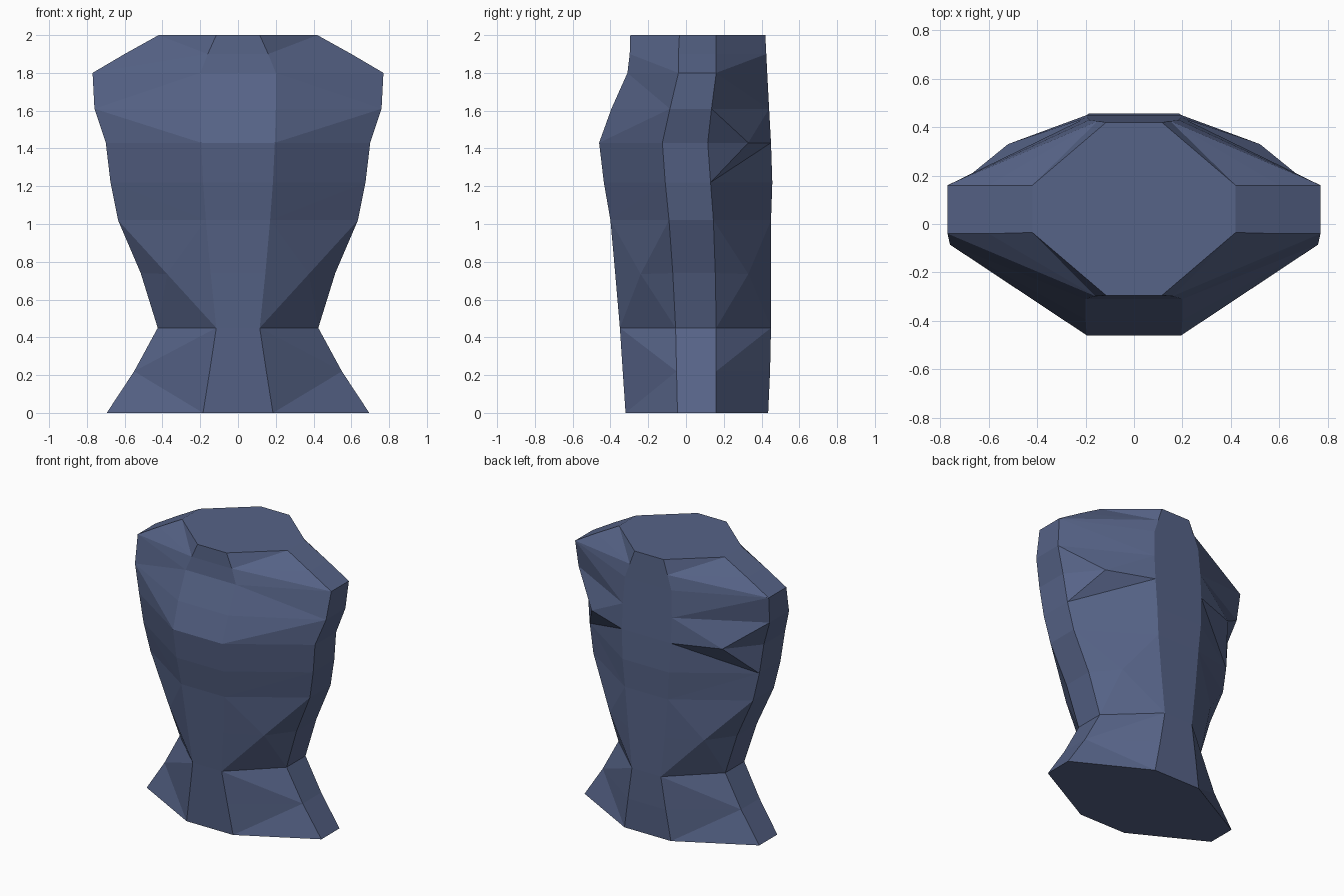
import bpy, bmesh

if "Cube" in bpy.data.objects:
    bpy.data.objects.remove(bpy.data.objects["Cube"])

# Torso rings: z, side half-width, side front y, side back y,
# front half-width, front y, back half-width, back y
rings = [
    (0.00, .695, -.045, .16, .185, -.32, .185, .435),
    (0.22, .55, -.05, .16, .15, -.335, .15, .445),
    (0.45, .425, -.055, .16, .115, -.35, .115, .45),
    (0.74, .515, -.07, .155, .145, -.375, .145, .45),
    (1.02, .635, -.09, .145, .17, -.40, .17, .45),
    (1.22, .675, -.11, .13, .185, -.435, .185, .457),
    (1.43, .70, -.125, .115, .195, -.46, .195, .45),
    (1.61, .76, -.085, .135, .20, -.395, .195, .44),
    (1.80, .77, -.04, .16, .20, -.31, .185, .43),
    (1.90, .60, -.04, .16, .16, -.298, .15, .425),
    (2.00, .42, -.035, .16, .115, -.295, .115, .42),
]

bm = bmesh.new()


def vert(x, y, z):
    return bm.verts.new((x, y, z))


def face(*vs):
    bm.faces.new(vs)


def fan(hub, loop):
    """Triangles from a hub vertex to an open run of vertices."""
    for a, b in zip(loop, loop[1:]):
        face(hub, a, b)


FR, SF, SB, BK = {}, {}, {}, {}
for s in (1, -1):
    FR[s] = [vert(s * r[4], r[5], r[0]) for r in rings]
    SF[s] = [vert(s * r[1], r[2], r[0]) for r in rings]
    SB[s] = [vert(s * r[1], r[3], r[0]) for r in rings]
    BK[s] = [vert(s * r[6], r[7], r[0]) for r in rings]

# Front, back and side strips
for i in range(len(rings) - 1):
    for a, b in ((FR[1], FR[-1]), (BK[1], BK[-1]),
                 (SF[1], SB[1]), (SF[-1], SB[-1])):
        face(a[i], b[i], b[i + 1], a[i + 1])

for s in (1, -1):
    for f, e in ((FR[s], SF[s]), (BK[s], SB[s])):
        # Flared hips, fanned from the side
        fan(e[1], [e[0], f[0], f[1], f[2], e[2]])
        # Waist, fanned from a middle point
        mid = vert(s * .375, -.24 if f is FR[s] else .33, .735)
        fan(mid, [f[2], e[2], e[3], e[4], f[4], f[3], f[2]])
        # Lower ribs
        face(f[4], e[4], e[5])
        face(f[4], e[5], f[5])
        # Shoulders, fanned from the inner edge
        fan(f[9], [f[8], e[8], e[9], e[10], f[10]])
    # Chest
    f, e = FR[s], SF[s]
    face(f[5], e[5], e[6])
    face(f[5], e[6], f[6])
    fan(e[7], [e[6], f[6], f[7], f[8], e[8]])
    # Shoulder blade with its undercut
    f, e = BK[s], SB[s]
    blade = vert(s * .52, .33, 1.43)
    fan(blade, [f[6], e[5], e[6], e[7], f[7], f[6]])
    face(e[5], f[5], f[6])
    face(f[7], e[7], e[8])
    face(f[7], e[8], f[8])

# Neck and base caps
for i in (0, -1):
    face(FR[-1][i], FR[1][i], SF[1][i], SB[1][i],
         BK[1][i], BK[-1][i], SB[-1][i], SF[-1][i])

bmesh.ops.recalc_face_normals(bm, faces=bm.faces)
mesh = bpy.data.meshes.new("torso")
bm.to_mesh(mesh)
bm.free()

mat = bpy.data.materials.new("slate blue")
mat.diffuse_color = (.093, .125, .242, 1)
mat.use_nodes = True
mat.node_tree.nodes["Principled BSDF"].inputs["Base Color"].default_value = mat.diffuse_color
mesh.materials.append(mat)
torso = bpy.data.objects.new("torso", mesh)
bpy.context.collection.objects.link(torso)
